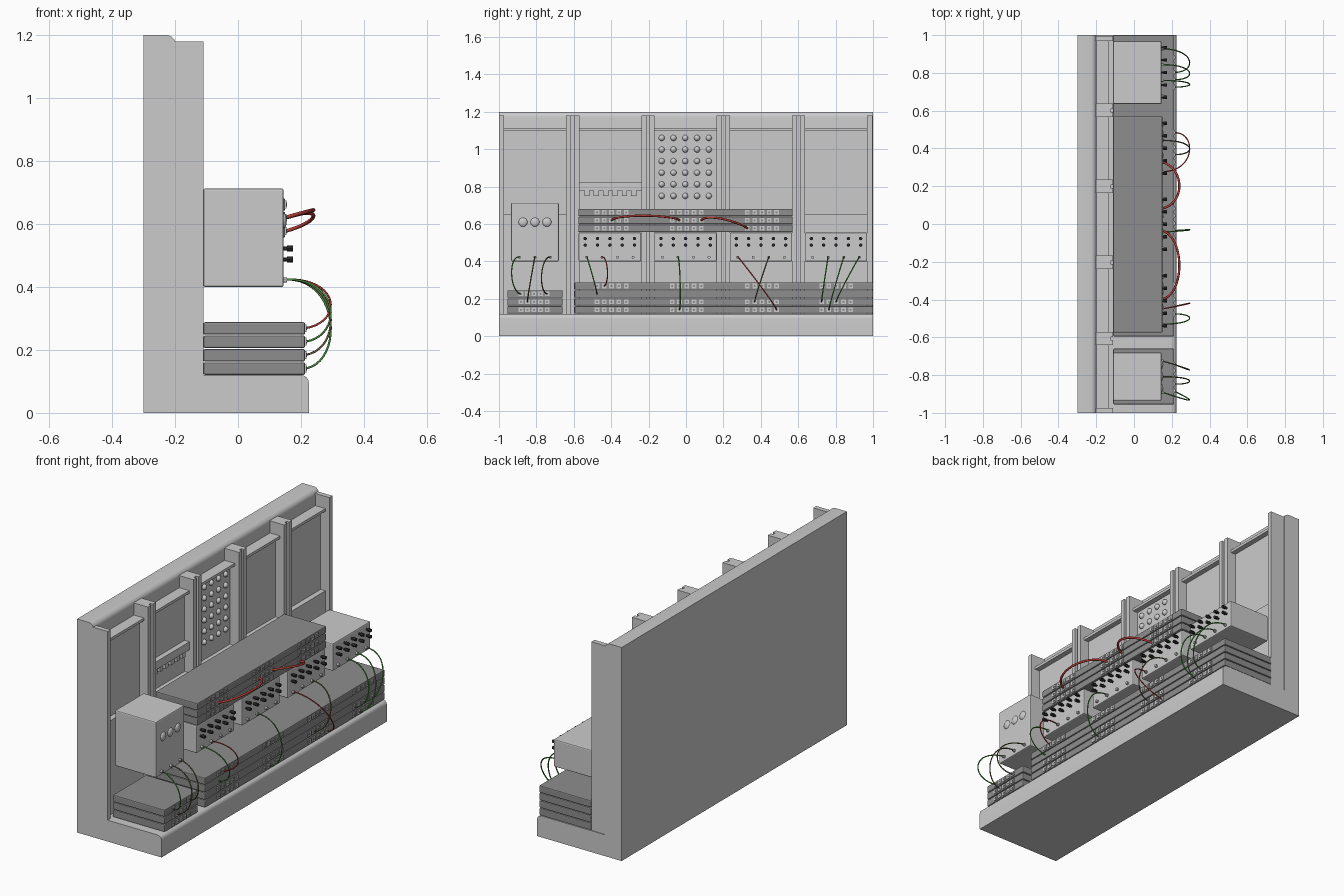
import bpy, bmesh, math
from mathutils import Matrix, Vector

if "Cube" in bpy.data.objects:
    bpy.data.objects.remove(bpy.data.objects["Cube"])


def material(name, r, g, b):
    m = bpy.data.materials.new(name)
    m.diffuse_color = (r, g, b, 1)
    m.use_nodes = True
    m.node_tree.nodes["Principled BSDF"].inputs["Base Color"].default_value = m.diffuse_color
    return m


DARK = material("dark_grey", 0.27, 0.27, 0.27)
BLACK = material("black", 0.02, 0.02, 0.02)
GREEN = material("green", 0.08, 0.32, 0.06)
RED = material("red", 0.5, 0.05, 0.04)
BROWN = material("brown", 0.16, 0.13, 0.06)


def add_box(bm, x0, x1, y0, y1, z0, z1):
    mat = Matrix.Translation(((x0 + x1) / 2, (y0 + y1) / 2, (z0 + z1) / 2)) @ \
        Matrix.Diagonal((x1 - x0, y1 - y0, z1 - z0, 1))
    bmesh.ops.create_cube(bm, size=1, matrix=mat)


def add_peg(bm, x0, x1, y, z, r, seg=12, r2=None):
    mat = Matrix.Translation(((x0 + x1) / 2, y, z)) @ Matrix.Rotation(math.pi / 2, 4, 'Y')
    bmesh.ops.create_cone(bm, cap_ends=True, segments=seg, radius1=r,
                          radius2=r if r2 is None else r2, depth=x1 - x0, matrix=mat)


def add_dome(bm, x, y, z, r, depth):
    mat = Matrix.Translation((x, y, z)) @ Matrix.Diagonal((depth, r, r, 1)) @ \
        Matrix.Rotation(math.pi / 2, 4, 'Y')
    bmesh.ops.create_uvsphere(bm, u_segments=16, v_segments=10, radius=1, matrix=mat)


def finish(name, bm, mat=None, bevel=0, smooth=False):
    me = bpy.data.meshes.new(name)
    bm.to_mesh(me)
    bm.free()
    ob = bpy.data.objects.new(name, me)
    bpy.context.collection.objects.link(ob)
    if mat:
        me.materials.append(mat)
    if bevel:
        b = ob.modifiers.new("bevel", 'BEVEL')
        b.width, b.segments = bevel, 2
    if smooth:
        bpy.ops.object.select_all(action='DESELECT')
        ob.select_set(True)
        bpy.context.view_layer.objects.active = ob
        bpy.ops.object.shade_smooth_by_angle()
    return ob


def arc(cx, cz, r):
    return [(cx + r * math.sin(a * math.pi / 12), cz + r * math.cos(a * math.pi / 12)) for a in range(7)]


# back wall and base: one L profile with rounded front edges
profile = [(-0.3, 0), (-0.3, 1.2)] + arc(-0.228, 1.17, 0.03) + [(-0.198, 0.12), (0.195, 0.12)] \
    + arc(0.2, 0.095, 0.025)[1:] + [(0.225, 0)]
bm = bmesh.new()
face = bm.faces.new([bm.verts.new((x, -1, z)) for x, z in profile])
ext = bmesh.ops.extrude_face_region(bm, geom=[face])
bmesh.ops.translate(bm, vec=(0, 2, 0), verts=[v for v in ext["geom"] if isinstance(v, bmesh.types.BMVert)])
bmesh.ops.recalc_face_normals(bm, faces=bm.faces)
finish("wall_and_base", bm, smooth=True)

# five wall bays with ribs, recessed panel, top rail and lower block
for i in range(5):
    c = -0.807 + 0.4025 * i
    y0, y1 = c - 0.193, c + 0.193
    p0, p1 = y0 + 0.027, y1 - 0.027
    bm = bmesh.new()
    add_box(bm, -0.2, -0.11, y0, p0, 0.12, 1.18)
    add_box(bm, -0.2, -0.11, p1, y1, 0.12, 1.18)
    add_box(bm, -0.2, -0.165, p0, p1, 0.12, 1.1)
    add_box(bm, -0.2, -0.135, p0, p1, 1.097, 1.112)
    add_box(bm, -0.2, -0.135, p0, p1, 0.12, 0.65)
    if i < 4:
        add_box(bm, -0.2, -0.125, y1, y1 + 0.0165, 0.12, 1.18)
    if i == 1:
        # middle rail with hanging tabs
        add_box(bm, -0.2, -0.135, p0, p1, 0.78, 0.825)
        for k in range(6):
            y = c + (k - 2.5) * 0.05
            add_box(bm, -0.165, -0.14, y - 0.014, y + 0.014, 0.75, 0.78)
    finish("wall_bay", bm)

# grid of studs on the middle bay
bm = bmesh.new()
for j in range(5):
    for k in range(6):
        add_dome(bm, -0.165, -0.004 + (j - 2) * 0.063, 1.06 - k * 0.062, 0.016, 0.016)
finish("stud_grid", bm, smooth=True)


# racks: stacked dark units with rows of sockets
def rack(name, y0, y1, z0, layers, front, groups, rows, step=0.039):
    pitch = 0.0425
    bm, so, ho = bmesh.new(), bmesh.new(), bmesh.new()
    for k in range(layers):
        z = z0 + k * pitch
        add_box(bm, -0.11, front, y0, y1, z + 0.001, z + pitch - 0.002)
    for k in rows:
        z = z0 + (k + 0.5) * pitch
        for g in groups:
            for j in range(-2, 3):
                y = g + j * step
                add_box(so, front - 0.005, front + 0.004, y - 0.0125, y + 0.0125, z - 0.0125, z + 0.0125)
                add_peg(ho, front, front + 0.0055, y, z, 0.006, 8)
    finish(name, bm, DARK, bevel=0.005)
    finish(name + "_sockets", so)
    finish(name + "_socket_holes", ho, DARK)


cent = [-0.398, 0.004, 0.406, 0.803]
rack("lower_rack", -0.595, 1.0, 0.12, 4, 0.213, cent, (0, 1, 3))
rack("short_rack", -0.955, -0.66, 0.12, 3, 0.213, [-0.8125], (0, 1, 2), 0.035)
rack("upper_rack", -0.575, 0.57, 0.556, 3, 0.15, cent[:3], (0, 1, 2))

# tall control box with lamps and jacks
bm = bmesh.new()
add_box(bm, -0.11, 0.145, -0.935, -0.68, 0.40, 0.713)
finish("tall_box", bm, bevel=0.006)
bm, jk = bmesh.new(), bmesh.new()
for k in (-1, 0, 1):
    add_dome(bm, 0.145, -0.8075 + k * 0.064, 0.61, 0.024, 0.01)
    add_peg(jk, 0.14, 0.156, -0.8075 + k * 0.083, 0.422, 0.008)
finish("lamps", bm, smooth=True)

# four control boxes with knobs and jacks
boxes = [-0.407, -0.002, 0.401, 0.802]
kn = bmesh.new()
for c in boxes:
    bm = bmesh.new()
    add_box(bm, -0.11, 0.145, c - 0.167, c + 0.167, 0.40, 0.554)
    finish("control_box", bm, bevel=0.006)
    for j in range(-2, 3):
        for z in (0.522, 0.487):
            add_peg(kn, 0.14, 0.158, c + j * 0.066, z, 0.006)
            add_peg(kn, 0.156, 0.174, c + j * 0.066, z, 0.009)
    for j in range(4):
        add_peg(jk, 0.14, 0.156, c + (j - 1.5) * 0.083, 0.422, 0.008)
finish("knobs", kn, BLACK, smooth=True)
finish("jacks", jk, smooth=True)


# cables: bezier arcs turned into tubes
def cable(name, p0, h0, h1, p1, r, mat):
    cu = bpy.data.curves.new(name, 'CURVE')
    cu.dimensions, cu.bevel_depth, cu.bevel_resolution, cu.resolution_u = '3D', r, 2, 20
    cu.use_fill_caps = True
    sp = cu.splines.new('BEZIER')
    sp.bezier_points.add(1)
    for bp, co, h in zip(sp.bezier_points, (p0, p1), (h0, h1)):
        bp.handle_left_type = bp.handle_right_type = 'FREE'
        bp.co = co
        bp.handle_left = bp.handle_right = h
    cu.materials.append(mat)
    ob = bpy.data.objects.new(name, cu)
    bpy.context.collection.objects.link(ob)
    bpy.ops.object.select_all(action='DESELECT')
    ob.select_set(True)
    bpy.context.view_layer.objects.active = ob
    bpy.ops.object.convert(target='MESH')


# start y, end y, end z, sideways sag, material
for ya, yb, zb, sag, mat in [
        (-0.89, -0.885, 0.226, -0.06, GREEN), (-0.808, -0.848, 0.184, 0, BROWN),
        (-0.725, -0.743, 0.226, -0.05, BROWN), (-0.53, -0.476, 0.226, 0, GREEN),
        (-0.449, -0.437, 0.269, 0.03, RED), (-0.043, -0.035, 0.141, 0.01, GREEN),
        (0.277, 0.484, 0.141, 0, RED), (0.443, 0.367, 0.184, 0, BROWN),
        (0.76, 0.725, 0.184, 0, GREEN), (0.844, 0.764, 0.141, 0, GREEN),
        (0.927, 0.803, 0.184, 0, GREEN)]:
    cable("patch_cable", (0.15, ya, 0.424), (0.325, ya + sag, 0.43),
          (0.335, yb + sag, zb + 0.02), (0.214, yb, zb), 0.0033, mat)

cable("link_cable", (0.15, -0.398, 0.62), (0.27, -0.37, 0.655), (0.27, -0.07, 0.65), (0.15, -0.035, 0.62), 0.006, RED)
cable("link_cable", (0.15, 0.082, 0.62), (0.27, 0.11, 0.66), (0.27, 0.29, 0.61), (0.15, 0.328, 0.577), 0.006, RED)
